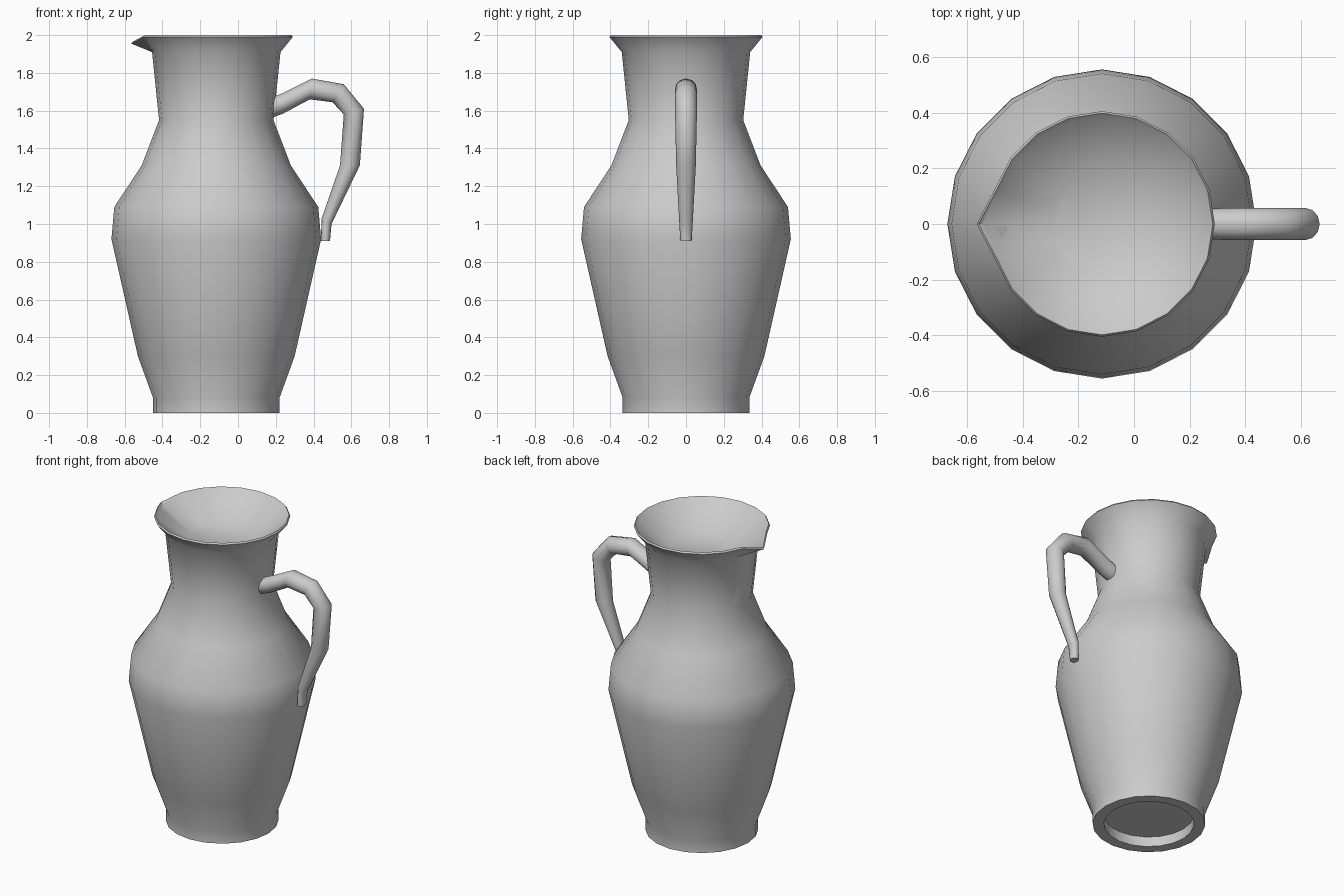
import bpy, bmesh
from math import cos, sin, tau, radians
from mathutils import Vector

if "Cube" in bpy.data.objects:
    bpy.data.objects.remove(bpy.data.objects["Cube"])

AXIS_X = -0.115   # axis of the turned body
SIDES = 20


def loft(name, rings, angle):
    """Skin a list of vertex rings, cap both ends and shade smooth by angle."""
    bm = bmesh.new()
    loops = [[bm.verts.new(p) for p in ring] for ring in rings]
    n = len(loops[0])
    for a, b in zip(loops, loops[1:]):
        for i in range(n):
            j = (i + 1) % n
            bm.faces.new((a[i], a[j], b[j], b[i]))
    bm.faces.new(loops[0])
    bm.faces.new(loops[-1])
    bmesh.ops.recalc_face_normals(bm, faces=bm.faces)
    mesh = bpy.data.meshes.new(name)
    bm.to_mesh(mesh)
    bm.free()
    obj = bpy.data.objects.new(name, mesh)
    bpy.context.collection.objects.link(obj)
    bpy.ops.object.select_all(action='DESELECT')
    obj.select_set(True)
    bpy.context.view_layer.objects.active = obj
    bpy.ops.object.shade_smooth_by_angle(angle=radians(angle))
    return obj


# Pitcher body: recessed foot, belly, neck, flared rim and inner funnel (radius, z)
profile = [(0.268, 0.065), (0.268, 0), (0.335, 0), (0.335, 0.08), (0.415, 0.30),
           (0.555, 0.92), (0.54, 1.09), (0.395, 1.31), (0.303, 1.55), (0.34, 1.91),
           (0.405, 1.99), (0.398, 2.0), (0.383, 1.985), (0.195, 1.85)]
# Pouring lip: the rim vertex on the -x side is pulled out and down
lip = {10: (0.45, 1.955), 11: (0.443, 1.965), 12: (0.425, 1.95)}

rings = []
for k, (r, z) in enumerate(profile):
    ring = [Vector((AXIS_X + r * cos(tau * i / SIDES), r * sin(tau * i / SIDES), z))
            for i in range(SIDES)]
    if k in lip:
        ring[SIDES // 2] = Vector((AXIS_X - lip[k][0], 0, lip[k][1]))
    rings.append(ring)
loft("pitcher_body", rings, 40)

# Handle: outer point, inner point (x, z) and half width in y at each bend
bends = [((0.19, 1.675), (0.185, 1.565), 0.055),
         ((0.23, 1.69), (0.24, 1.585), 0.055),
         ((0.39, 1.77), (0.38, 1.66), 0.058),
         ((0.56, 1.74), (0.50, 1.645), 0.058),
         ((0.667, 1.61), (0.56, 1.58), 0.058),
         ((0.645, 1.31), (0.54, 1.31), 0.052),
         ((0.495, 1.00), (0.443, 1.03), 0.036),
         ((0.487, 0.91), (0.438, 0.91), 0.03)]
rings = []
for (ox, oz), (ix, iz), w in bends:
    mid = Vector(((ox + ix) / 2, 0, (oz + iz) / 2))
    half = Vector(((ox - ix) / 2, 0, (oz - iz) / 2))
    rings.append([mid + half * cos(tau * i / 12) + Vector((0, w * sin(tau * i / 12), 0))
                  for i in range(12)])
loft("handle", rings, 50)
